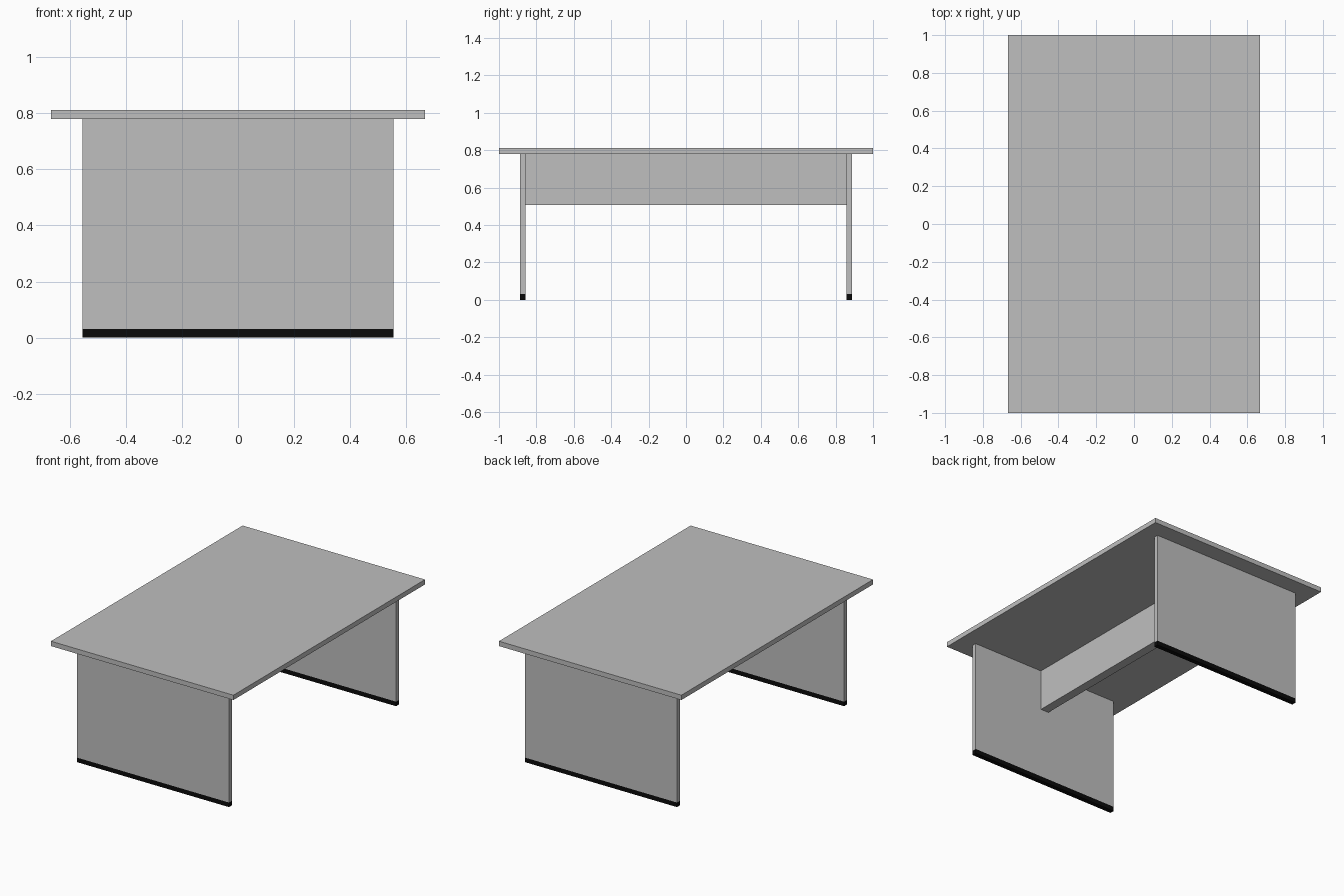
import bpy

cube = bpy.data.objects.get("Cube")
if cube:
    bpy.data.objects.remove(cube, do_unlink=True)


def make_material(name, value):
    mat = bpy.data.materials.new(name)
    mat.use_nodes = True
    colour = (value, value, value, 1)
    mat.diffuse_color = colour
    mat.node_tree.nodes["Principled BSDF"].inputs["Base Color"].default_value = colour
    return mat


def box(name, size, centre_y, bottom, mat):
    """Box centred on x, standing on the given height."""
    bpy.ops.mesh.primitive_cube_add(size=1, location=(0, centre_y, bottom + size[2] / 2))
    obj = bpy.context.object
    obj.name = name
    obj.scale = size
    bpy.ops.object.transform_apply(location=False, rotation=False, scale=True)
    obj.data.materials.append(mat)
    return obj


grey = make_material("light grey laminate", 0.52)
black = make_material("black plinth", 0.003)

TOP_Z = 0.78      # underside of the table top
FOOT = 0.03       # plinth height
THICK = 0.03      # leg panel thickness
LEG_Y = 0.872     # leg panel centre
WIDTH = 1.11      # leg panel width

# Table top
box("table_top", (1.333, 2, 0.032), 0, TOP_Z, grey)

# Leg panels with their plinth strips
for side, sign in (("front", -1), ("back", 1)):
    box(side + "_leg", (WIDTH, THICK, TOP_Z - FOOT), sign * LEG_Y, FOOT, grey)
    box(side + "_plinth", (WIDTH, THICK, FOOT), sign * LEG_Y, 0, black)

# Central beam between the legs
BEAM_Z = 0.507
box("centre_beam", (0.06, 2 * LEG_Y - THICK, TOP_Z - BEAM_Z), 0, BEAM_Z, grey)
